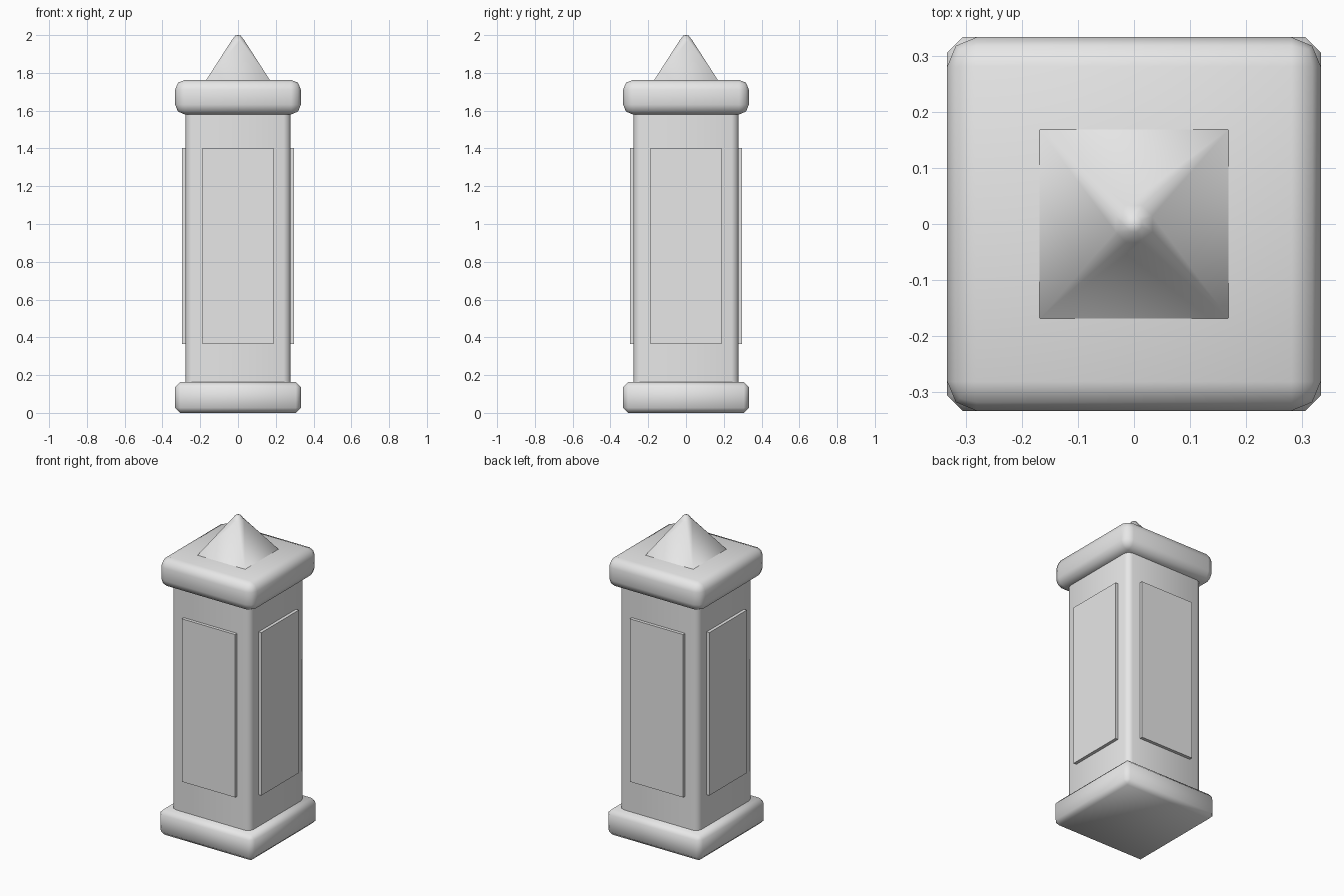
import bpy
import bmesh
import math

if "Cube" in bpy.data.objects:
    bpy.data.objects.remove(bpy.data.objects["Cube"])

stone = bpy.data.materials.new("light grey stone")
stone.diffuse_color = (0.8, 0.8, 0.8, 1)
stone.use_nodes = True
stone.node_tree.nodes["Principled BSDF"].inputs["Base Color"].default_value = stone.diffuse_color


def finish(name, bm, angle=50):
    """Turn a bmesh into a named, smooth-shaded object."""
    bmesh.ops.recalc_face_normals(bm, faces=bm.faces)
    mesh = bpy.data.meshes.new(name)
    bm.to_mesh(mesh)
    bm.free()
    mesh.materials.append(stone)
    obj = bpy.data.objects.new(name, mesh)
    bpy.context.collection.objects.link(obj)
    bpy.ops.object.select_all(action='DESELECT')
    obj.select_set(True)
    bpy.context.view_layer.objects.active = obj
    bpy.ops.object.shade_smooth_by_angle(angle=math.radians(angle))
    return obj


def block(name, half_x, half_y, z0, z1, bevel=0, segments=1, upright_only=False, centre=(0, 0)):
    """Box between two heights, with optional rounded edges."""
    bm = bmesh.new()
    bmesh.ops.create_cube(bm, size=2)
    for v in bm.verts:
        v.co.x = centre[0] + v.co.x * half_x
        v.co.y = centre[1] + v.co.y * half_y
        v.co.z = z1 if v.co.z > 0 else z0
    if bevel:
        edges = [e for e in bm.edges if not upright_only
                 or abs(e.verts[0].co.z - e.verts[1].co.z) > 0.01]
        bmesh.ops.bevel(bm, geom=edges, offset=bevel, segments=segments,
                        profile=0.5, affect='EDGES')
    return finish(name, bm, 50 if bevel else 30)


# Base, shaft and cap
block("base", 0.333, 0.333, 0.0, 0.163, 0.027, 1)
block("shaft", 0.277, 0.277, 0.15, 1.60, 0.035, 2, upright_only=True)
block("cap", 0.333, 0.333, 1.58, 1.763, 0.052, 2)

# Raised panel on each side of the shaft
for name, x, y in (("front", 0, -1), ("back", 0, 1), ("left", -1, 0), ("right", 1, 0)):
    block(name + "_panel", 0.02 if x else 0.188, 0.02 if y else 0.188,
          0.365, 1.402, centre=(x * 0.277, y * 0.277))

# Pyramid finial: square foot, edges chamfered towards a blunt tip
bm = bmesh.new()


def octagon(a, b, z):
    pts = [(a, -b), (a, b), (b, a), (-b, a), (-a, b), (-a, -b), (-b, -a), (b, -a)]
    return [bm.verts.new((x, y, z)) for x, y in pts]


foot = [bm.verts.new((x * 0.17, y * 0.17, 1.76))
        for x, y in ((1, -1), (1, 1), (-1, 1), (-1, -1))]
neck = octagon(0.033, 0.014, 1.973)
tip = octagon(0.014, 0.006, 1.998)
peak = bm.verts.new((0, 0, 2.0))
for i in range(4):
    j = (i + 1) % 4
    bm.faces.new((foot[i], foot[j], neck[2 * i + 1], neck[2 * i]))
    bm.faces.new((foot[j], neck[(2 * i + 2) % 8], neck[2 * i + 1]))
for i in range(8):
    j = (i + 1) % 8
    bm.faces.new((neck[i], neck[j], tip[j], tip[i]))
    bm.faces.new((tip[i], tip[j], peak))
bm.faces.new(foot[::-1])
finish("pyramid_finial", bm, 45)
